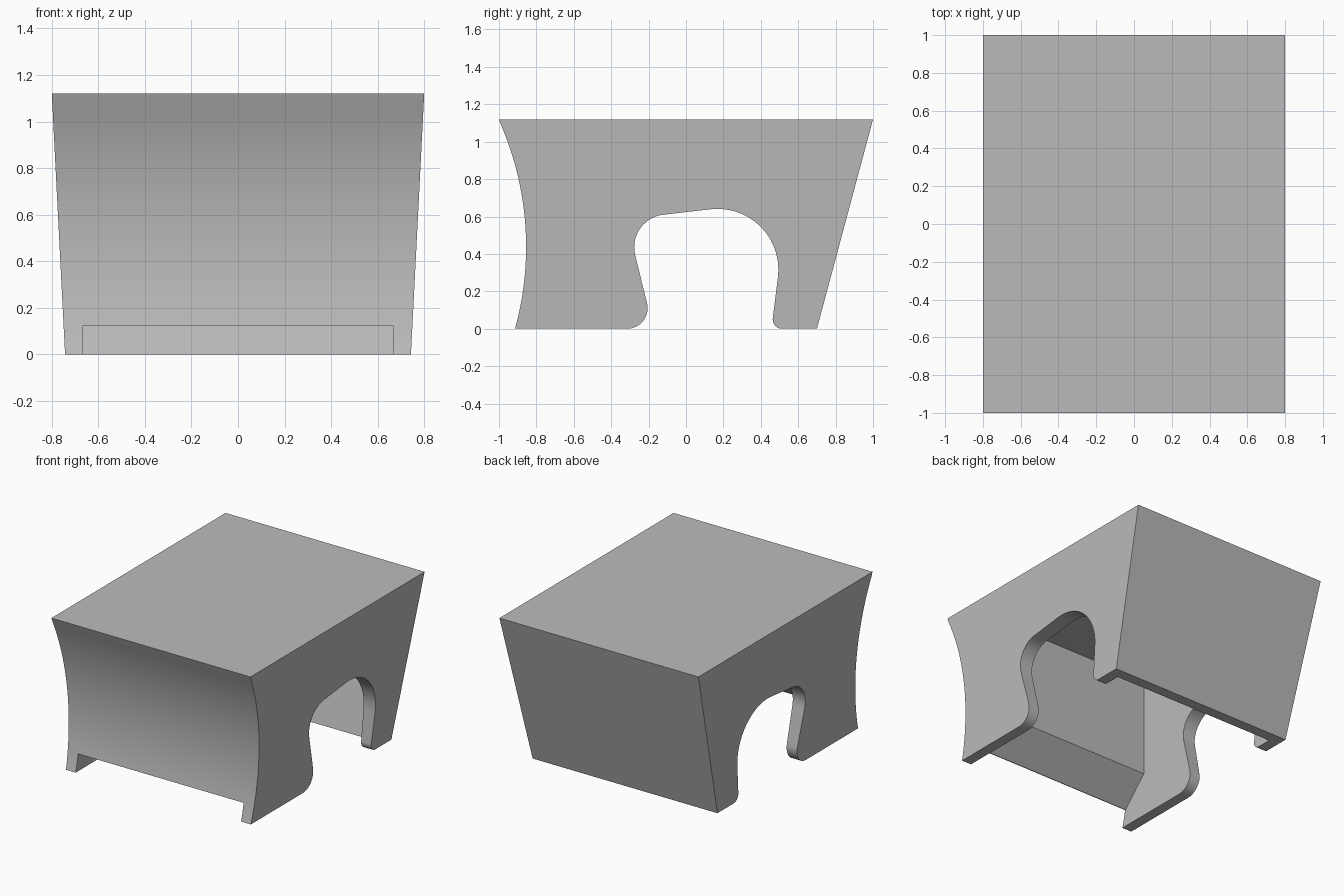
import bpy, bmesh, math
from mathutils import Vector

cube = bpy.data.objects.get("Cube")
if cube:
    bpy.data.objects.remove(cube, do_unlink=True)

HEIGHT = 1.12
BASE_HALF, TOP_HALF = 0.743, 0.80
INNER_HALF = 0.665

grey = bpy.data.materials.new("plain_grey")
grey.use_nodes = True
grey.diffuse_color = (0.5, 0.5, 0.5, 1)
grey.node_tree.nodes["Principled BSDF"].inputs["Base Color"].default_value = (0.5, 0.5, 0.5, 1)


def prism(name, profile, half_width):
    """Sweep a side profile (y, z) across x; half_width(z) gives the taper."""
    bm = bmesh.new()
    rings = [[bm.verts.new((s * half_width(z), y, z)) for y, z in profile] for s in (-1, 1)]
    for ring in rings:
        bm.faces.new(ring)
    n = len(profile)
    for i in range(n):
        j = (i + 1) % n
        bm.faces.new((rings[0][i], rings[0][j], rings[1][j], rings[1][i]))
    bmesh.ops.recalc_face_normals(bm, faces=bm.faces)
    mesh = bpy.data.meshes.new(name)
    bm.to_mesh(mesh)
    bm.free()
    mesh.materials.append(grey)
    obj = bpy.data.objects.new(name, mesh)
    bpy.context.collection.objects.link(obj)
    return obj


def fillet(prev, corner, nxt, radius, steps=14):
    """Arc points that round one corner of a profile."""
    p, c, n = Vector(prev), Vector(corner), Vector(nxt)
    a, b = (p - c).normalized(), (n - c).normalized()
    half = a.angle(b) / 2
    centre = c + (a + b).normalized() * (radius / math.sin(half))
    start = c + a * (radius / math.tan(half)) - centre
    end = c + b * (radius / math.tan(half)) - centre
    sweep = math.pi - 2 * half
    return [tuple(centre + (start * math.sin(sweep * (1 - t)) + end * math.sin(sweep * t)) / math.sin(sweep))
            for t in (i / steps for i in range(steps + 1))]


# Outer block: concave front, leaning back, sides tapering downwards
bow_z, bow_y, bow_r = 0.438, -0.855, 1.65
front = []
for i in range(33):
    z = HEIGHT * i / 32
    front.append((bow_y - bow_r + math.sqrt(bow_r ** 2 - (z - bow_z) ** 2), z))
front[-1] = (-1, HEIGHT)
body = prism("housing", front + [(1, HEIGHT), (0.70, 0)],
             lambda z: BASE_HALF + (TOP_HALF - BASE_HALF) * z / HEIGHT)

# Inner cavity, with a chamfered lower lip behind the front wall
cavity = prism("cavity_cutter",
               [(-1.2, -0.1), (-1.2, 0.125), (-0.88, 0.125), (-0.69, 0.322),
                (-0.69, 1.04), (0.90, 1.04), (0.595, -0.1)],
               lambda z: INNER_HALF)

# Rounded openings through both side walls
corners = [(-0.6, 0), (-0.175, 0), (-0.319, 0.587), (0.543, 0.686), (0.457, 0), (0.8, 0)]
opening = []
for i, radius in enumerate((0.11, 0.175, 0.325, 0.05), 1):
    opening += fillet(corners[i - 1], corners[i], corners[i + 1], radius)
opening = [(opening[0][0], -0.1)] + opening + [(opening[-1][0], -0.1)]
side_opening = prism("side_opening_cutter", opening, lambda z: 1.0)

# Cut the block and tidy up
bpy.context.view_layer.objects.active = body
for cutter in (cavity, side_opening):
    cutter.hide_render = True
    mod = body.modifiers.new("cut", "BOOLEAN")
    mod.operation = "DIFFERENCE"
    mod.solver = "EXACT"
    mod.object = cutter
    bpy.ops.object.modifier_apply(modifier=mod.name)
    bpy.data.objects.remove(cutter, do_unlink=True)

bpy.ops.object.select_all(action="DESELECT")
body.select_set(True)
bpy.ops.object.shade_smooth_by_angle(angle=math.radians(25))
